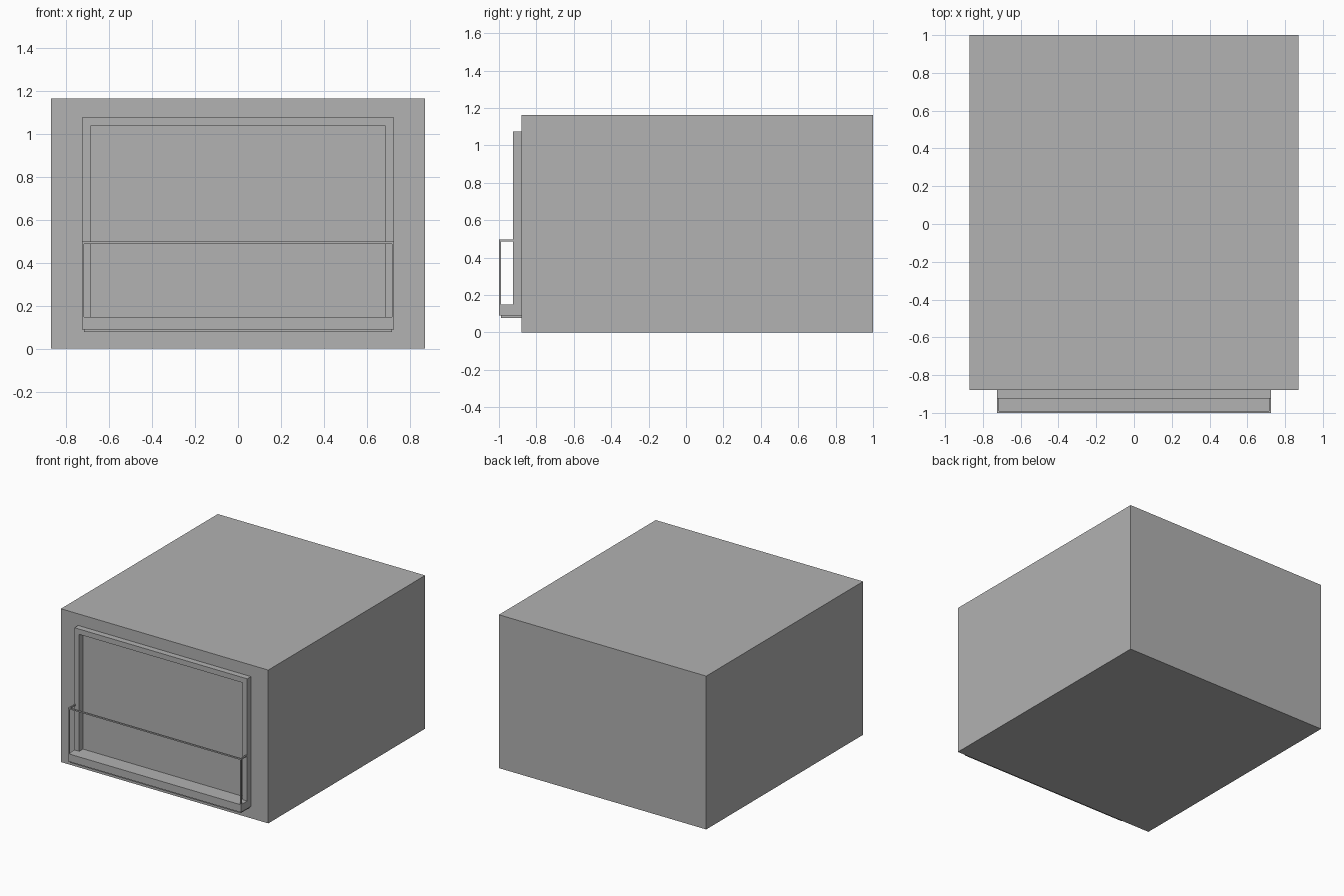
import bpy
import bmesh

cube = bpy.data.objects.get("Cube")
if cube:
    bpy.data.objects.remove(cube, do_unlink=True)

grey = bpy.data.materials.new("plain grey")
grey.use_nodes = True
grey.diffuse_color = (0.445, 0.445, 0.445, 1)
grey.node_tree.nodes["Principled BSDF"].inputs["Base Color"].default_value = grey.diffuse_color


def boxes(name, *extents):
    """One object made of boxes, each given as x, y and z ranges."""
    bm = bmesh.new()
    for ranges in extents:
        verts = bmesh.ops.create_cube(bm, size=1)["verts"]
        for v in verts:
            v.co = [(lo + hi) / 2 + c * (hi - lo) for c, (lo, hi) in zip(v.co, ranges)]
    mesh = bpy.data.meshes.new(name)
    bm.to_mesh(mesh)
    bm.free()
    mesh.materials.append(grey)
    obj = bpy.data.objects.new(name, mesh)
    bpy.context.collection.objects.link(obj)
    return obj


WALL, FACE, FRONT = -0.88, -0.925, -1.0   # wall, frame face, balcony front
HALF, INNER, RAIL = 0.725, 0.685, 0.01
FLOOR, LIP, TOP = 0.09, 0.148, 0.497

# Main block
boxes("room_block", ((-0.87, 0.87), (WALL, 1), (0, 1.163)))

# Raised surround of the opening
boxes("window_surround",
      ((-HALF, -INNER), (FACE, WALL), (FLOOR, 1.075)),
      ((INNER, HALF), (FACE, WALL), (FLOOR, 1.075)),
      ((-INNER, INNER), (FACE, WALL), (1.035, 1.075)),
      ((-INNER, INNER), (FACE, WALL), (FLOOR, LIP)))

# Balcony floor with a slightly inset plate beneath
boxes("balcony_floor", ((-HALF, HALF), (FRONT, FACE), (FLOOR, LIP)))
boxes("balcony_underplate",
      ((-HALF + RAIL, HALF - RAIL), (FRONT + RAIL, WALL), (0.078, FLOOR)))

# Thin corner posts and the top rail on three sides
boxes("balcony_posts", *[
    (tuple(sorted((s * HALF, s * (HALF - RAIL)))), (FRONT, FRONT + RAIL), (LIP, TOP - RAIL))
    for s in (-1, 1)])
boxes("balcony_handrail",
      ((-HALF, HALF), (FRONT, FRONT + RAIL), (TOP - RAIL, TOP)),
      *[(tuple(sorted((s * HALF, s * (HALF - RAIL)))), (FRONT + RAIL, FACE), (TOP - RAIL, TOP))
        for s in (-1, 1)])
